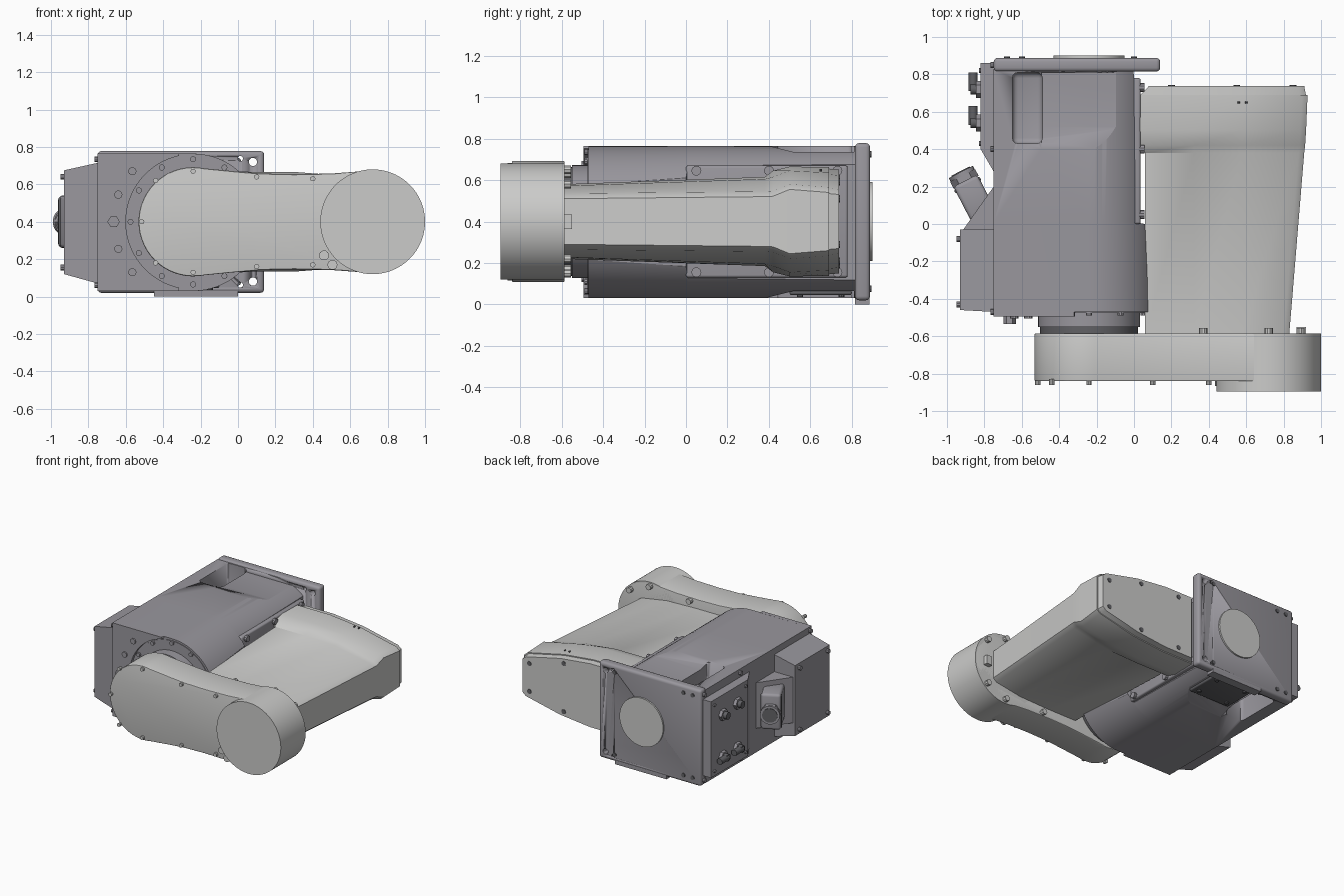
import bpy, bmesh
from math import cos, sin, radians, pi
from mathutils import Vector, Matrix

cube = bpy.data.objects.get("Cube")
if cube:
    bpy.data.objects.remove(cube)


def material(name, r, g, b):
    m = bpy.data.materials.new(name)
    m.use_nodes = True
    m.diffuse_color = (r, g, b, 1)
    m.node_tree.nodes["Principled BSDF"].inputs["Base Color"].default_value = (r, g, b, 1)
    return m


LIGHT = material("light grey", 0.6, 0.6, 0.59)
BODY = material("violet grey", 0.32, 0.31, 0.34)
DARK = material("dark grey", 0.12, 0.12, 0.13)
MID = 0.4      # height of the main axes
SHOULDER = -0.24
ELBOW = 0.72


def finish(name, bm, mat, bevel=0.0):
    bmesh.ops.recalc_face_normals(bm, faces=bm.faces)
    me = bpy.data.meshes.new(name)
    bm.to_mesh(me)
    bm.free()
    ob = bpy.data.objects.new(name, me)
    bpy.context.collection.objects.link(ob)
    me.materials.append(mat)
    for o in bpy.context.selected_objects:
        o.select_set(False)
    bpy.context.view_layer.objects.active = ob
    ob.select_set(True)
    if bevel:
        mod = ob.modifiers.new("Bevel", 'BEVEL')
        mod.width, mod.segments, mod.limit_method = bevel, 3, 'ANGLE'
        mod.angle_limit = radians(35)
        bpy.ops.object.modifier_apply(modifier="Bevel")
    bpy.ops.object.shade_smooth_by_angle(angle=radians(30))
    return ob


def loft(name, rings, mat, bevel=0.0):
    bm = bmesh.new()
    rows = [[bm.verts.new(p) for p in ring] for ring in rings]
    n = len(rows[0])
    for a, b in zip(rows, rows[1:]):
        for i in range(n):
            j = (i + 1) % n
            bm.faces.new((a[i], a[j], b[j], b[i]))
    bm.faces.new(rows[0])
    bm.faces.new(rows[-1])
    return finish(name, bm, mat, bevel)


def place(pts, axis, t):
    """Put 2D points on the plane where the given axis equals t."""
    return [{'x': (t, a, b), 'y': (a, t, b), 'z': (a, b, t)}[axis] for a, b in pts]


def prism(name, pts, axis, t0, t1, mat, bevel=0.0):
    return loft(name, [place(pts, axis, t0), place(pts, axis, t1)], mat, bevel)


def rect(a0, a1, b0, b1):
    return [(a0, b0), (a1, b0), (a1, b1), (a0, b1)]


def arc(cx, cz, r, start, end, n=32):
    return [(cx + r * cos(radians(start + (end - start) * i / n)),
             cz + r * sin(radians(start + (end - start) * i / n))) for i in range(n + 1)]


def cyl(name, a, b, r, axis, t0, t1, mat, n=48, bevel=0.0):
    return prism(name, arc(a, b, r, 0, 360 - 360 / n, n - 1), axis, t0, t1, mat, bevel)


def cut(target, cutter):
    cutter.hide_render = True
    bpy.context.view_layer.objects.active = target
    mod = target.modifiers.new("Cut", 'BOOLEAN')
    mod.operation, mod.solver, mod.object = 'DIFFERENCE', 'EXACT', cutter
    bpy.ops.object.modifier_apply(modifier="Cut")
    bpy.data.objects.remove(cutter)


def bolts(name, spots, axis, t0, t1, mat, r=0.016):
    for i, (a, b) in enumerate(spots):
        cyl(f"{name}_{i + 1}", a, b, r, axis, t0, t1, mat, 10)


# Main housing: flat on the left, round on the right, trimmed by a side plane
def housing_ring(y, trim):
    pts = [(-0.75, 0.765), (-0.75, 0.03)]
    c = (trim - SHOULDER) / 0.367
    edge = 0.0
    while cos(radians(edge)) > c:
        edge += 0.5
    pts += arc(SHOULDER, MID - 0.003, 0.367, -90, -edge, 16)
    pts += arc(SHOULDER, MID - 0.003, 0.367, edge, 90, 16)
    return place(pts, 'y', y)


housing = loft("housing", [housing_ring(-0.47, 0.08), housing_ring(0.0, 0.06),
                           housing_ring(0.01, 0.01), housing_ring(0.83, 0.0)], BODY)
for s in (1, -1):
    def z(h):
        return MID + s * h
    cut(housing, prism("pocket_cutter", rect(-0.65, -0.49, 0.43, 0.81), 'z', z(0.12), z(0.6), BODY, 0.03))
    cut(housing, prism("relief_cutter", [(0.38, z(0.37)), (0.52, z(0.335)), (0.81, z(0.335)), (0.81, z(0.6)),
                                         (0.38, z(0.6))], 'x', -0.495, -0.06, BODY))
prism("bottom_cover", rect(-0.46, -0.1, 0.5, 0.8), 'z', 0.045, 0.068, DARK, 0.01)
bolts("bottom_cover_bolt", [(x, y) for x in (-0.41, -0.15) for y in (0.55, 0.75)], 'z', 0.035, 0.05, DARK)

# Raised front corner plate around the shoulder ring
prism("front_plate", [(-0.75, 0.765), (-0.75, 0.03), (-0.32, 0.03)]
      + arc(SHOULDER, MID, 0.36, 258, 102) + [(-0.32, 0.765)], 'y', -0.495, -0.465, BODY)
cyl("shoulder_seal", SHOULDER, MID, 0.35, 'y', -0.475, -0.4, BODY)
cyl("shoulder_neck", SHOULDER, MID, 0.272, 'y', -0.55, -0.45, BODY, 64)
cyl("shoulder_gap", SHOULDER, MID, 0.262, 'y', -0.59, -0.54, DARK, 64)
bolts("ring_bolt", [(SHOULDER + 0.335 * cos(pi * i / 6), MID + 0.335 * sin(pi * i / 6)) for i in range(12)],
      'y', -0.49, -0.46, BODY)
bolts("plate_bolt", [(x, MID + s * h) for s in (1, -1) for x, h in ((-0.565, 0.27), (-0.64, 0.145))],
      'y', -0.505, -0.48, BODY, 0.022)
cyl("front_plug", -0.665, MID, 0.033, 'y', -0.535, -0.48, BODY, 6)

# Mounting flange and its round cover
flange = prism("base_flange", rect(-0.75, 0.14, 0.02, 0.778), 'y', 0.815, 0.888, BODY, 0.02)
for s in (1, -1):
    for x, h, r in ((0.08, 0.32, 0.022), (0.013, 0.338, 0.014)):
        cut(flange, cyl("hole_cutter", x, MID + s * h, r, 'y', 0.7, 1.0, BODY, 20))
prism("flange_foot", rect(-0.45, 0.0, 0.0, 0.03), 'y', 0.815, 0.885, BODY)
cyl("flange_cover", SHOULDER, MID, 0.19, 'y', 0.88, 0.9, LIGHT, 64)
bolts("flange_bolt", [(x, MID + s * 0.325) for x in (-0.68, -0.6, 0.0) for s in (1, -1)], 'y', 0.88, 0.895, DARK)

# Right side cover plates with corner bolts
prism("side_cover", rect(0.0, 0.78, 0.13, 0.67), 'x', -0.03, 0.035, BODY, 0.012)
bolts("side_cover_bolt", [(y, MID + s * 0.245) for y in (0.05, 0.4, 0.73) for s in (1, -1)],
      'x', 0.02, 0.055, BODY, 0.024)

# Left electrical box, tapered outward
loft("side_box", [place(rect(-0.47, -0.03, 0.07, 0.715), 'x', -0.75),
                  place(rect(-0.46, -0.03, 0.12, 0.675), 'x', -0.93)], BODY)
bolts("side_box_bolt", [(y, z0) for y in (-0.43, -0.08) for z0 in (0.155, 0.64)], 'x', -0.95, -0.92, BODY)
bolts("housing_side_bolt", [(y, z0) for y in (-0.47, 0.4, 0.85) for z0 in (0.06, 0.735)], 'x', -0.768, -0.74, BODY)
prism("connector_mount", [(-0.92, -0.04), (-0.75, -0.04), (-0.75, 0.2), (-0.8, 0.13)], 'z', 0.22, 0.58, BODY)

# Angled plug connector
turn = Matrix.Translation((-0.87, 0.17, MID)) @ Matrix.Rotation(0.478, 4, 'Z')
for part in (prism("plug_hood", rect(-0.072, 0.072, -0.14, 0.14), 'y', -0.14, 0.07, BODY, 0.02),
             prism("plug_collar", rect(-0.078, 0.078, -0.13, 0.13), 'y', 0.03, 0.055, DARK, 0.01),
             cyl("plug_nut", 0, 0, 0.075, 'y', 0.06, 0.1, BODY, 6),
             cyl("plug_cap", 0, 0, 0.072, 'y', 0.1, 0.122, BODY, 32),
             cyl("plug_end", 0, 0, 0.055, 'y', 0.12, 0.127, DARK, 32)):
    part.matrix_world = turn

# Left rear connection panel with fittings
prism("connection_panel", [(-0.75, 0.28), (-0.82, 0.4), (-0.82, 0.86), (-0.75, 0.86)], 'z', 0.1, 0.7, BODY)
for i, (y, h) in enumerate([(0.72, 0.55), (0.54, 0.57), (0.72, 0.22), (0.54, 0.22)]):
    cyl(f"fitting_{i + 1}", y, h, 0.045, 'x', -0.845, -0.81, BODY, 6)
    cyl(f"fitting_tip_{i + 1}", y, h, 0.028, 'x', -0.875, -0.83, DARK, 16)
for i, y in enumerate((0.72, 0.54)):
    cyl(f"elbow_{i + 1}", -0.86, 0.22, 0.024, 'y', y - 0.01, y + 0.09, DARK, 16)
bolts("panel_bolt", [(y, z0) for y in (0.43, 0.82) for z0 in (0.14, 0.66)], 'x', -0.83, -0.81, BODY, 0.013)

# Front link between shoulder and elbow
outline = (arc(SHOULDER, MID, 0.292, 78, 282)
           + [(0.0, 0.132), (0.12, 0.142), (0.3, 0.146), (0.5, 0.142)]
           + arc(ELBOW, MID, 0.275, -100, 100) + [(0.5, 0.658), (0.3, 0.654), (0.12, 0.658), (0.0, 0.668)])
prism("front_link", outline, 'y', -0.84, -0.585, LIGHT, 0.006)
cyl("elbow_drum", ELBOW, MID, 0.28, 'y', -0.895, -0.585, LIGHT, 96)
link_spots = [(x, MID + s * h) for s in (1, -1)
              for x, h in ((-0.44, 0.22), (SHOULDER, 0.27), (0.1, 0.24), (0.4, 0.23))]
bolts("link_bolt", link_spots + [(-0.515, MID)], 'y', -0.86, -0.83, LIGHT, 0.014)
bolts("link_knob", [(0.46, 0.22), (0.505, 0.17)], 'y', -0.865, -0.83, LIGHT, 0.027)
bolts("link_rear_bolt", [(x, MID + s * h) for s in (1, -1) for x, h in ((0.37, 0.23), (0.72, 0.25), (0.89, 0.18))],
      'y', -0.6, -0.555, LIGHT, 0.022)
prism("link_rear_tab", rect(0.87, 0.92, 0.365, 0.435), 'y', -0.6, -0.55, LIGHT)


# Forearm: faceted tapering body swelling into a taller head at the rear
def arm_ring(y, left, right, inner, ridge, outer):
    top = [(left, inner), (0.32, inner), (0.58, ridge), (right - 0.03, outer + 0.025), (right, outer)]
    pts = [(x, MID + h) for x, h in top] + [(x, MID - h) for x, h in reversed(top)]
    return place(pts, 'y', y)


loft("forearm", [arm_ring(-0.59, 0.06, 0.83, 0.18, 0.172, 0.11),
                 arm_ring(0.38, 0.06, 0.91, 0.215, 0.205, 0.12),
                 arm_ring(0.42, 0.0, 0.915, 0.245, 0.215, 0.122),
                 arm_ring(0.5, 0.0, 0.92, 0.265, 0.245, 0.155),
                 arm_ring(0.69, 0.0, 0.928, 0.262, 0.235, 0.14)], LIGHT)
loft("forearm_end", [arm_ring(0.685, 0.03, 0.92, 0.255, 0.228, 0.135),
                     arm_ring(0.738, 0.08, 0.91, 0.25, 0.222, 0.13)], LIGHT)
bolts("forearm_end_bolt", [(x, MID + s * h) for s in (1, -1) for x, h in ((0.2, 0.21), (0.55, 0.19), (0.85, 0.11))],
      'y', 0.73, 0.742, DARK, 0.018)
bolts("forearm_dot", [(0.56, MID + 0.2475), (0.6, MID + 0.2475)], 'y', 0.645, 0.655, DARK, 0.006)
